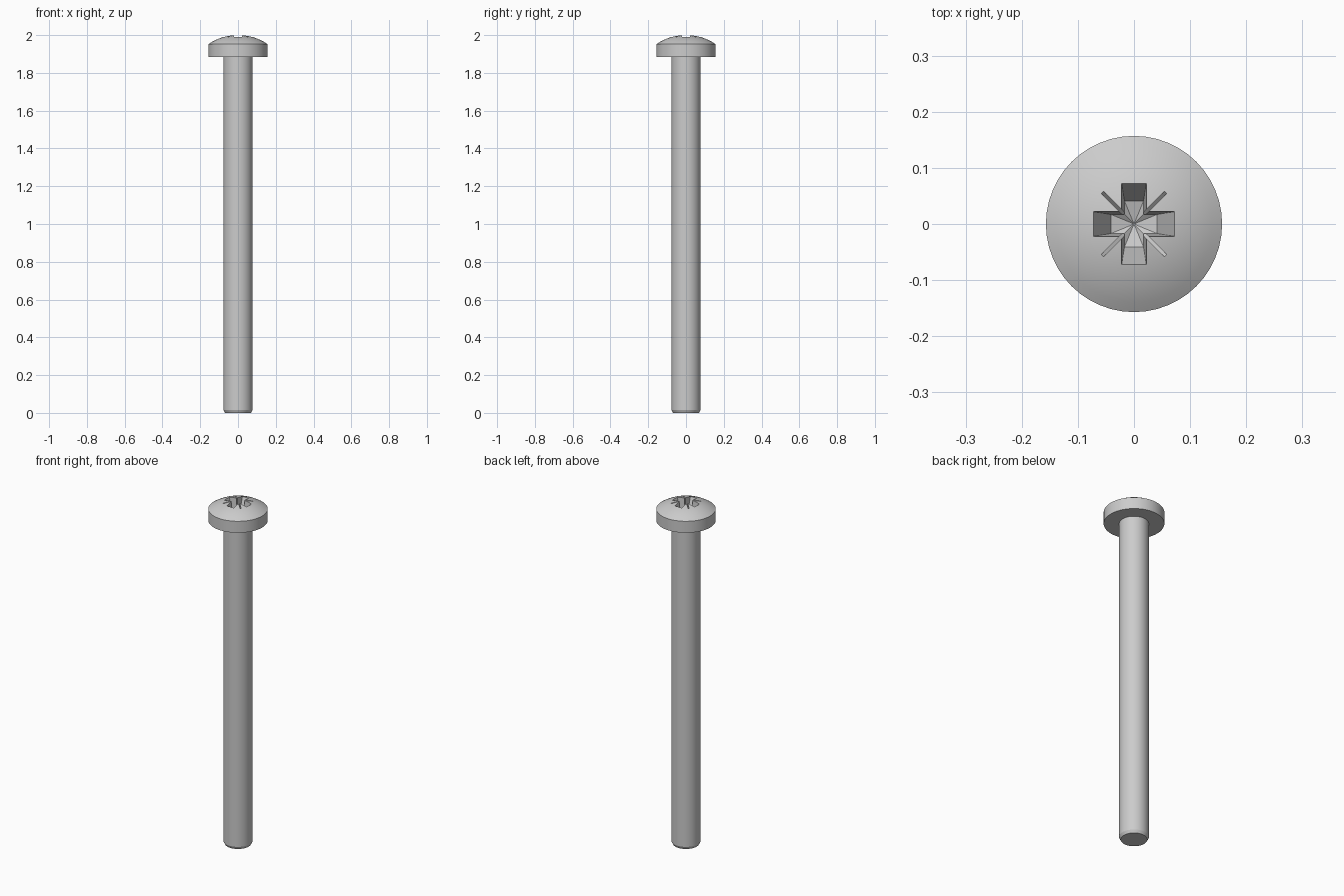
import bpy, bmesh, math
from mathutils import Matrix

cube = bpy.data.objects.get("Cube")
if cube:
    bpy.data.objects.remove(cube, do_unlink=True)

steel = bpy.data.materials.new("light_grey_steel")
steel.use_nodes = True
grey = (0.6, 0.6, 0.6, 1)
steel.diffuse_color = grey
steel.node_tree.nodes["Principled BSDF"].inputs["Base Color"].default_value = grey

SIDES = 48
HEAD_R, SHAFT_R, TIP_R = 0.157, 0.077, 0.069
HEAD_LOW, HEAD_EDGE, TOP = 1.885, 1.952, 2.001


def make_object(name, bm):
    bmesh.ops.recalc_face_normals(bm, faces=bm.faces)
    mesh = bpy.data.meshes.new(name)
    bm.to_mesh(mesh)
    bm.free()
    mesh.materials.append(steel)
    obj = bpy.data.objects.new(name, mesh)
    bpy.context.collection.objects.link(obj)
    return obj


def lathe(name, profile):
    """Solid of revolution; the profile starts and ends on the axis."""
    bm = bmesh.new()
    verts = [bm.verts.new((r, 0, z)) for r, z in profile]
    edges = [bm.edges.new(pair) for pair in zip(verts, verts[1:])]
    bmesh.ops.spin(bm, geom=verts + edges, cent=(0, 0, 0), axis=(0, 0, 1),
                   angle=math.tau, steps=SIDES)
    bmesh.ops.remove_doubles(bm, verts=bm.verts, dist=1e-5)
    return make_object(name, bm)


def cross_outline(length, half):
    """Plus-shaped outline: three corners per arm, turned four times."""
    arm = [(half, half), (length, half), (length, -half)]
    points = []
    for k in range(4):
        c, s = math.cos(-k * math.pi / 2), math.sin(-k * math.pi / 2)
        points += [(c * x - s * y, s * x + c * y) for x, y in arm]
    return points


def slot_outline(length, half):
    return [(length, half), (length, -half), (-length, -half), (-length, half)]


def tapered_cutter(name, upper, z_up, lower, z_low, apex, turn=0):
    """Tapered plug with a pointed floor."""
    bm = bmesh.new()
    a = [bm.verts.new((x, y, z_up)) for x, y in upper]
    b = [bm.verts.new((x, y, z_low)) for x, y in lower]
    tip = bm.verts.new((0, 0, apex))
    bm.faces.new(a)
    for i in range(len(a)):
        j = (i + 1) % len(a)
        bm.faces.new((a[i], a[j], b[j], b[i]))
        bm.faces.new((b[i], b[j], tip))
    bmesh.ops.rotate(bm, verts=bm.verts, cent=(0, 0, 0),
                     matrix=Matrix.Rotation(turn, 3, "Z"))
    obj = make_object(name, bm)
    obj.hide_render = True
    return obj


# Shaft with chamfered tip, flat-sided head and spherical dome
profile = [(0, 0), (TIP_R, 0), (SHAFT_R, 0.016), (SHAFT_R, HEAD_LOW),
           (HEAD_R, HEAD_LOW)]
rise = TOP - HEAD_EDGE
dome_r = (HEAD_R ** 2 + rise ** 2) / (2 * rise)
sweep = math.asin(HEAD_R / dome_r)
for k in range(9):
    t = sweep * (1 - k / 8)
    profile.append((dome_r * math.sin(t), TOP - dome_r * (1 - math.cos(t))))
screw = lathe("screw_body", profile)

# Cross recess and the fine diagonal slits
cutters = [tapered_cutter("cross_cutter", cross_outline(0.088, 0.0245), 2.03,
                          cross_outline(0.041, 0.017), 1.912, 1.9)]
for side, turn in (("left", math.pi / 4), ("right", -math.pi / 4)):
    cutters.append(tapered_cutter("slit_cutter_" + side,
                                  slot_outline(0.11, 0.003), 2.03,
                                  slot_outline(0.025, 0.003), 1.915, 1.91, turn))

bpy.ops.object.select_all(action="DESELECT")
screw.select_set(True)
bpy.context.view_layer.objects.active = screw
for cutter in cutters:
    mod = screw.modifiers.new(cutter.name, "BOOLEAN")
    mod.operation = "DIFFERENCE"
    mod.solver = "EXACT"
    mod.object = cutter
    bpy.ops.object.modifier_apply(modifier=mod.name)
    bpy.data.objects.remove(cutter, do_unlink=True)

bpy.ops.object.shade_smooth_by_angle(angle=math.radians(20))
